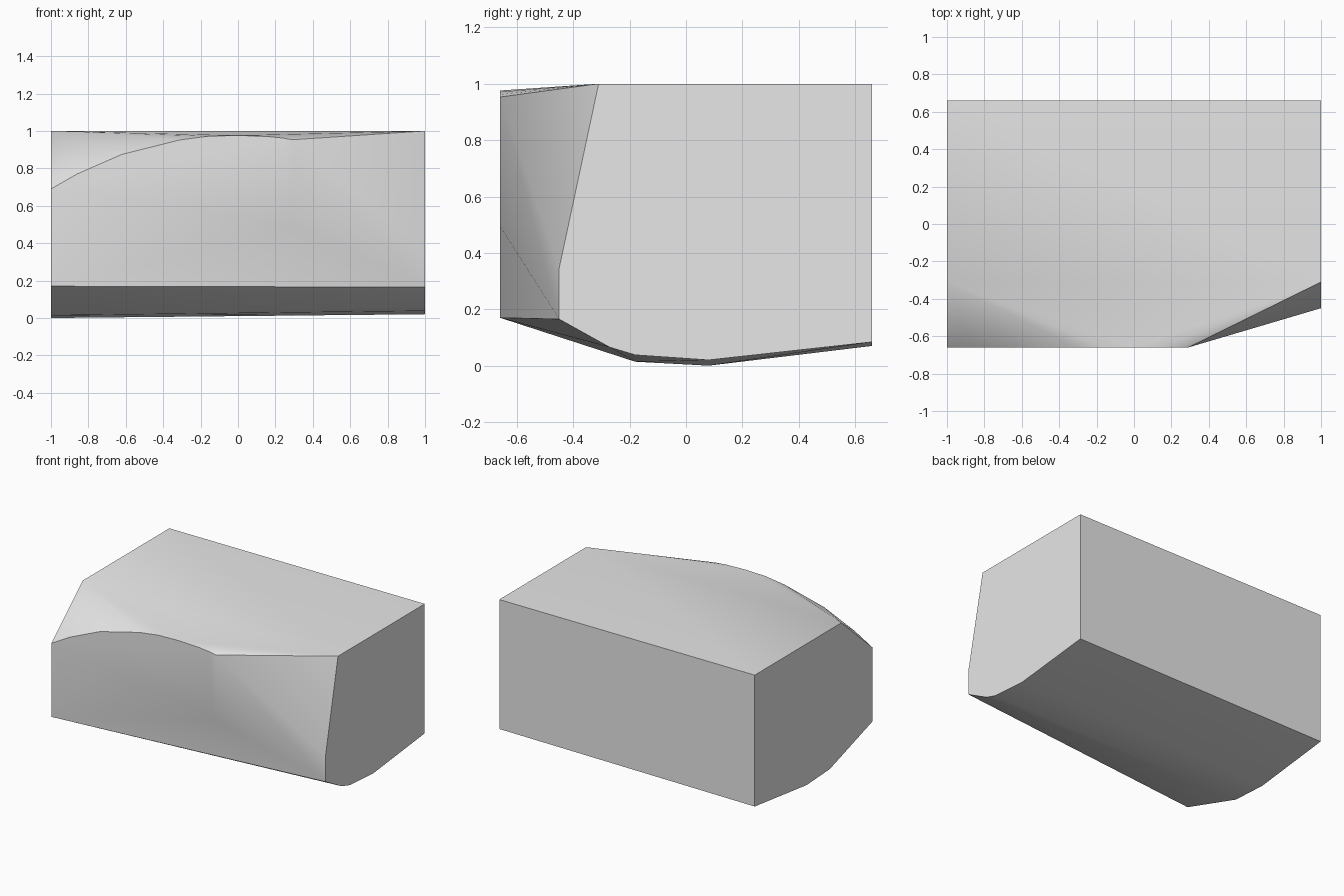
import bpy, bmesh, math

cube = bpy.data.objects.get("Cube")
if cube:
    bpy.data.objects.remove(cube, do_unlink=True)

FRONT, BACK, TOP = -0.66, 0.66, 1.0

# End profiles as (y, z): the left end is cut back, the right end is chamfered
right_end = [(BACK, TOP), (-0.31, TOP), (FRONT, 0.69), (FRONT, 0.17),
             (-0.18, 0.014), (0.08, 0.0), (BACK, 0.07)]
left_end = [(BACK, TOP), (-0.31, TOP), (-0.45, 0.345), (-0.45, 0.165),
            (-0.27, 0.065), (-0.18, 0.038), (0.08, 0.02), (BACK, 0.084)]

# Curved crest along the front, as (x, z), ending in the front corner ridge
crest = [(-0.86, 0.77), (-0.62, 0.875), (-0.44, 0.92), (-0.31, 0.952),
         (-0.16, 0.972), (0, 0.976), (0.15, 0.971), (0.24, 0.962),
         (0.29, 0.953), (0.28, 0.495)]

points = [(-1, y, z) for y, z in right_end]
points += [(1, y, z) for y, z in left_end]
points += [(x, FRONT, z) for x, z in crest]

# The block is convex, so wrap the outline points in a hull
bm = bmesh.new()
for p in points:
    bm.verts.new(p)
bmesh.ops.convex_hull(bm, input=bm.verts[:])
bmesh.ops.dissolve_limit(bm, angle_limit=math.radians(0.3),
                         verts=bm.verts[:], edges=bm.edges[:])
bmesh.ops.recalc_face_normals(bm, faces=bm.faces[:])
mesh = bpy.data.meshes.new("stone_block")
bm.to_mesh(mesh)
bm.free()

# Plain grey stone
stone = bpy.data.materials.new("stone_grey")
stone.use_nodes = True
grey = (0.8, 0.8, 0.8, 1)
stone.diffuse_color = grey
stone.node_tree.nodes["Principled BSDF"].inputs["Base Color"].default_value = grey
mesh.materials.append(stone)

block = bpy.data.objects.new("stone_block", mesh)
bpy.context.collection.objects.link(block)
bpy.ops.object.select_all(action='DESELECT')
block.select_set(True)
bpy.context.view_layer.objects.active = block
bpy.ops.object.shade_smooth_by_angle(angle=math.radians(35))
